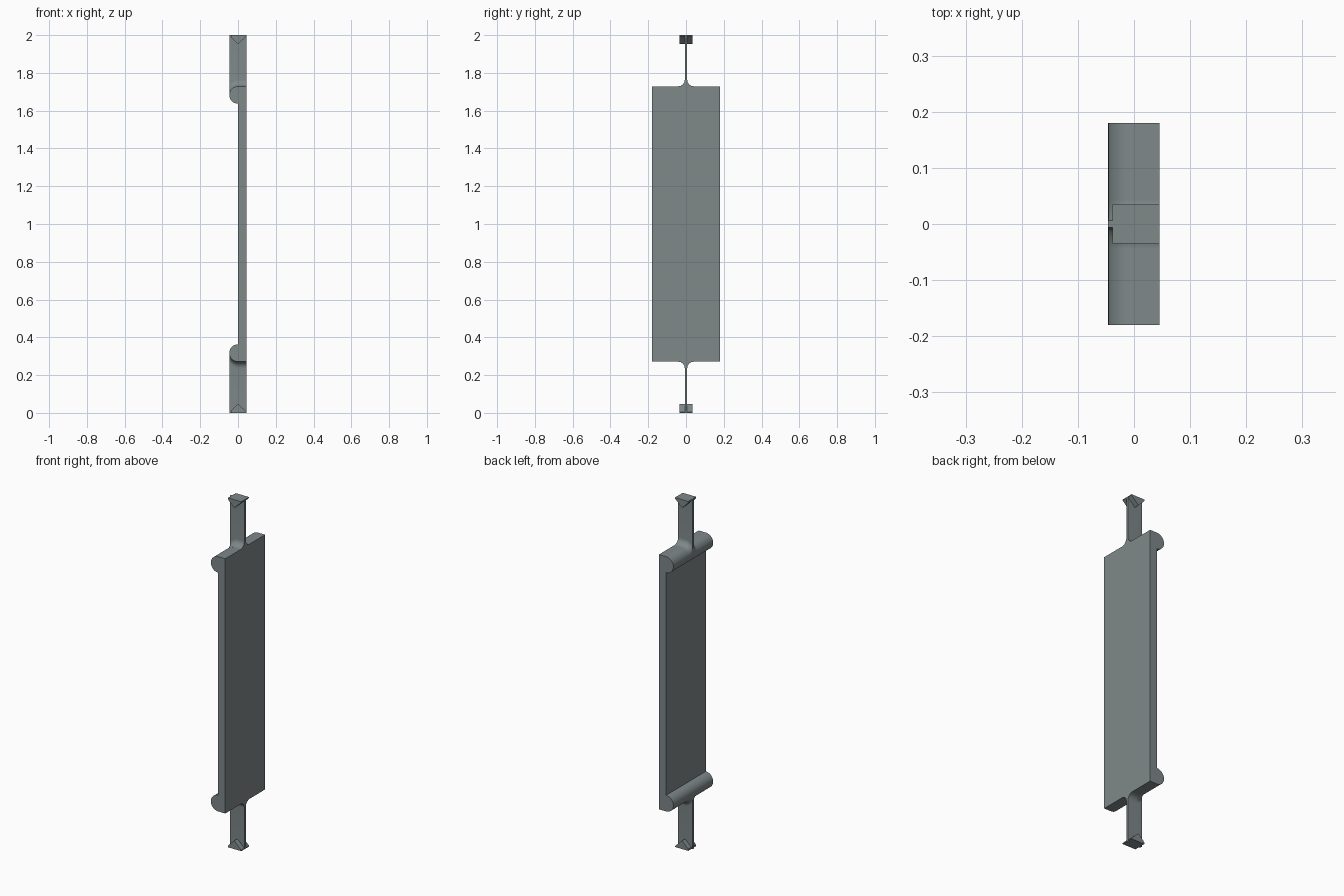
import bpy, bmesh, math

if "Cube" in bpy.data.objects:
    bpy.data.objects.remove(bpy.data.objects["Cube"])

R = 0.046          # rolled edge radius
ZC = 1.683         # height of the upper roll axis
X0, X1 = -0.046, 0.045
HALF_Y = 0.18      # half width of the plate
WEB = 0.0065       # half thickness of the tabs
FIL = 0.035        # fillet radius at the tab root

grey = bpy.data.materials.new("slate grey")
grey.diffuse_color = (0.21, 0.246, 0.25, 1)
grey.use_nodes = True
grey.node_tree.nodes["Principled BSDF"].inputs["Base Color"].default_value = grey.diffuse_color


def loft(name, sections):
    """Join equal-length closed sections into a capped solid."""
    bm = bmesh.new()
    rings = [[bm.verts.new(p) for p in s] for s in sections]
    n = len(rings[0])
    for a, b in zip(rings, rings[1:]):
        for i in range(n):
            j = (i + 1) % n
            bm.faces.new((a[i], a[j], b[j], b[i]))
    bm.faces.new(rings[0])
    bm.faces.new(rings[-1])
    bmesh.ops.recalc_face_normals(bm, faces=bm.faces)
    me = bpy.data.meshes.new(name)
    bm.to_mesh(me)
    bm.free()
    me.materials.append(grey)
    ob = bpy.data.objects.new(name, me)
    bpy.context.collection.objects.link(ob)
    bpy.ops.object.select_all(action='DESELECT')
    ob.select_set(True)
    bpy.context.view_layer.objects.active = ob
    bpy.ops.object.shade_smooth_by_angle(angle=math.radians(35))
    return ob


def extrude_y(name, profile, y0, y1):
    return loft(name, [[(x, y, z) for x, z in profile] for y in (y0, y1)])


# plate with a rolled lip along both ends
N = 16
upper = [(-R * math.sin(math.pi * i / N), ZC + R * math.cos(math.pi * i / N))
         for i in range(N + 1)]
lower = [(x, 2 - z) for x, z in reversed(upper)]
top = ZC + R
extrude_y("plate", [(X1, 2 - top), (X1, top)] + upper + lower, -HALF_Y, HALF_Y)


def tab_section(x, flip):
    """Tab outline at x, flaring into the surface below it."""
    base = ZC + (math.sqrt(max(R * R - x * x, 0)) if x < 0 else R)
    half = [(WEB, 2.0)]
    for i in range(9):
        a = math.pi / 2 * i / 8
        half.append((WEB + FIL * (1 - math.cos(a)), base + FIL * (1 - math.sin(a))))
    half.append((WEB + FIL, base - 0.006 if x > -0.03 else base - 0.0005))
    pts = half + [(-y, z) for y, z in reversed(half)]
    return [(x, y, 2 - z if flip else z) for y, z in pts]


xs = [-R * math.cos(math.pi / 2 * i / 10) for i in range(11)] + [X1]
wedge = [(-0.038, 2.0), (X1, 2.0), (X1, 1.994), (0.0, 1.952), (-0.038, 1.99)]
for label, flip in (("upper", False), ("lower", True)):
    # thin tab with filleted root
    loft(label + "_tab", [tab_section(x, flip) for x in xs])
    # wedge lugs on both sides of the tab tip
    prof = [(x, 2 - z if flip else z) for x, z in wedge]
    for side, s in (("front", -1), ("back", 1)):
        extrude_y(f"{label}_{side}_lug", prof, s * (WEB - 0.001), s * 0.035)
